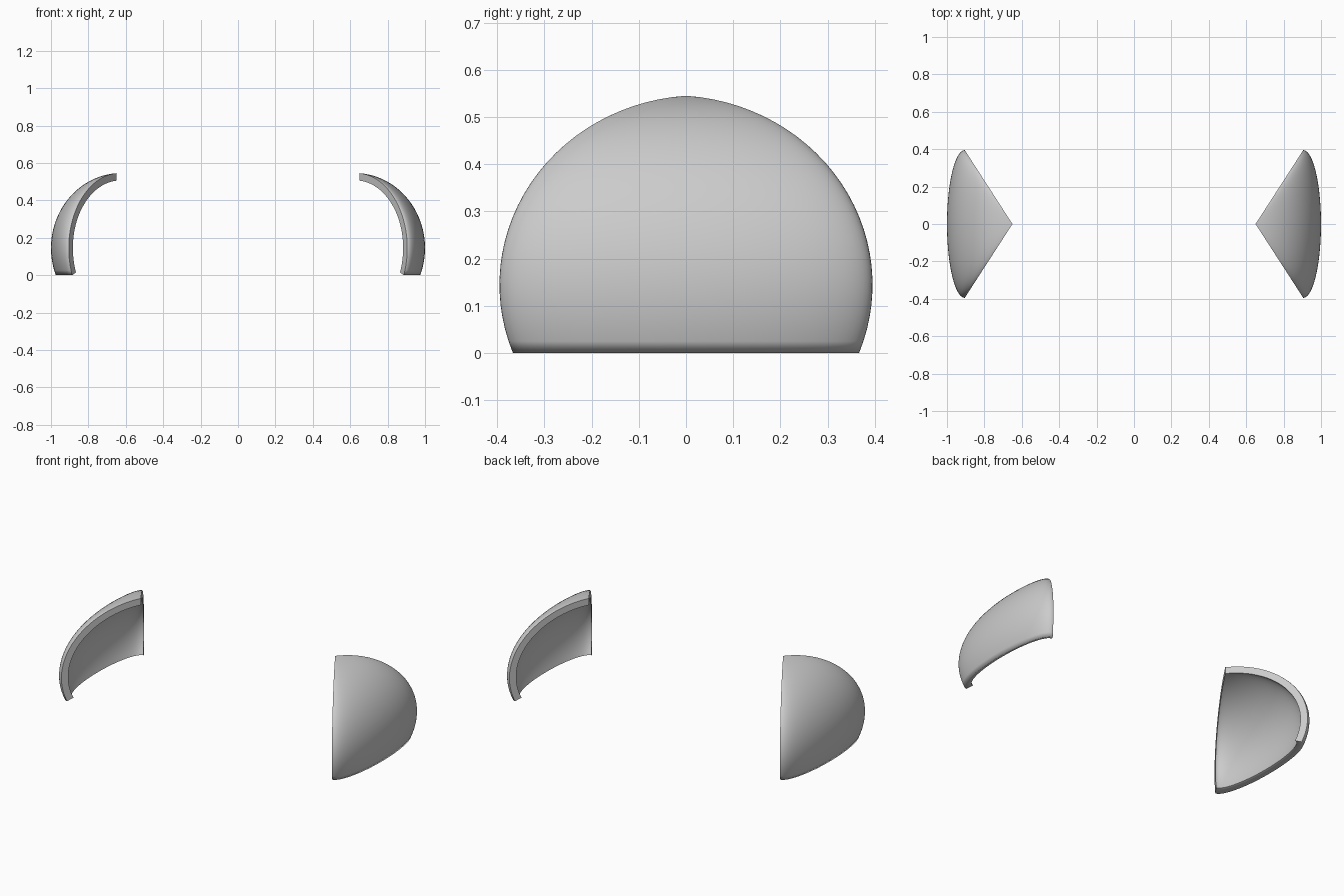
import bpy, bmesh, math

if "Cube" in bpy.data.objects:
    bpy.data.objects.remove(bpy.data.objects["Cube"])

ROWS, COLS = 28, 40          # profile rows, sections around the shell
APEX_X = 0.65                # vertical line where the wedge comes to a point
MID_Z, SHIFT = 0.145, 0.03   # height of the widest level, inset of the arc centre
OUTER, INNER = (0.425, 0.401), (0.391, 0.361)
BOTTOM = -math.asin(MID_Z / OUTER[1])

grey = bpy.data.materials.new("light_grey")
grey.diffuse_color = (0.6, 0.6, 0.6, 1)
grey.use_nodes = True
grey.node_tree.nodes["Principled BSDF"].inputs["Base Color"].default_value = grey.diffuse_color


def arc(radii):
    """Half-width and height from the pointed top down to the rim."""
    a, h = radii
    top = math.acos(SHIFT / a)
    pts = []
    for i in range(ROWS + 1):
        p = top + (BOTTOM - top) * i / ROWS
        pts.append((max(0.0, a * math.cos(p) - SHIFT), MID_Z + h * math.sin(p)))
    return pts


def shell(name, side):
    bm = bmesh.new()
    # closed wall profile: outside going down, inside coming back up
    profile = arc(OUTER) + arc(INNER)[::-1]
    n = len(profile)
    grid = []
    for j in range(COLS + 1):
        t = math.pi * (j / COLS - 0.5)
        row = []
        for w, z in profile:
            s = w / 0.395
            x = APEX_X + s * (0.255 + 0.095 * math.cos(t))
            row.append(bm.verts.new((side * x, w * math.sin(t), z)))
        grid.append(row)
    # outer wall, rim and inner wall
    for a, b in zip(grid, grid[1:]):
        for i in range(n - 1):
            bm.faces.new((a[i], a[i + 1], b[i + 1], b[i]))
    # flat cut faces at both ends
    for row in (grid[0], grid[-1]):
        for i in range(ROWS):
            bm.faces.new((row[i], row[i + 1], row[n - 2 - i], row[n - 1 - i]))
    bmesh.ops.remove_doubles(bm, verts=bm.verts, dist=1e-5)
    bmesh.ops.recalc_face_normals(bm, faces=bm.faces)
    # smooth walls, crisp cut edges, soft outer rim
    for f in bm.faces:
        f.smooth = True
    for e in bm.edges:
        soft_rim = all(v.co.z < 0.001 for v in e.verts)
        e.smooth = soft_rim or (e.is_manifold and e.calc_face_angle() < math.radians(35))
    mesh = bpy.data.meshes.new(name)
    bm.to_mesh(mesh)
    bm.free()
    mesh.materials.append(grey)
    bpy.context.collection.objects.link(bpy.data.objects.new(name, mesh))


shell("left_shell", -1)
shell("right_shell", 1)
